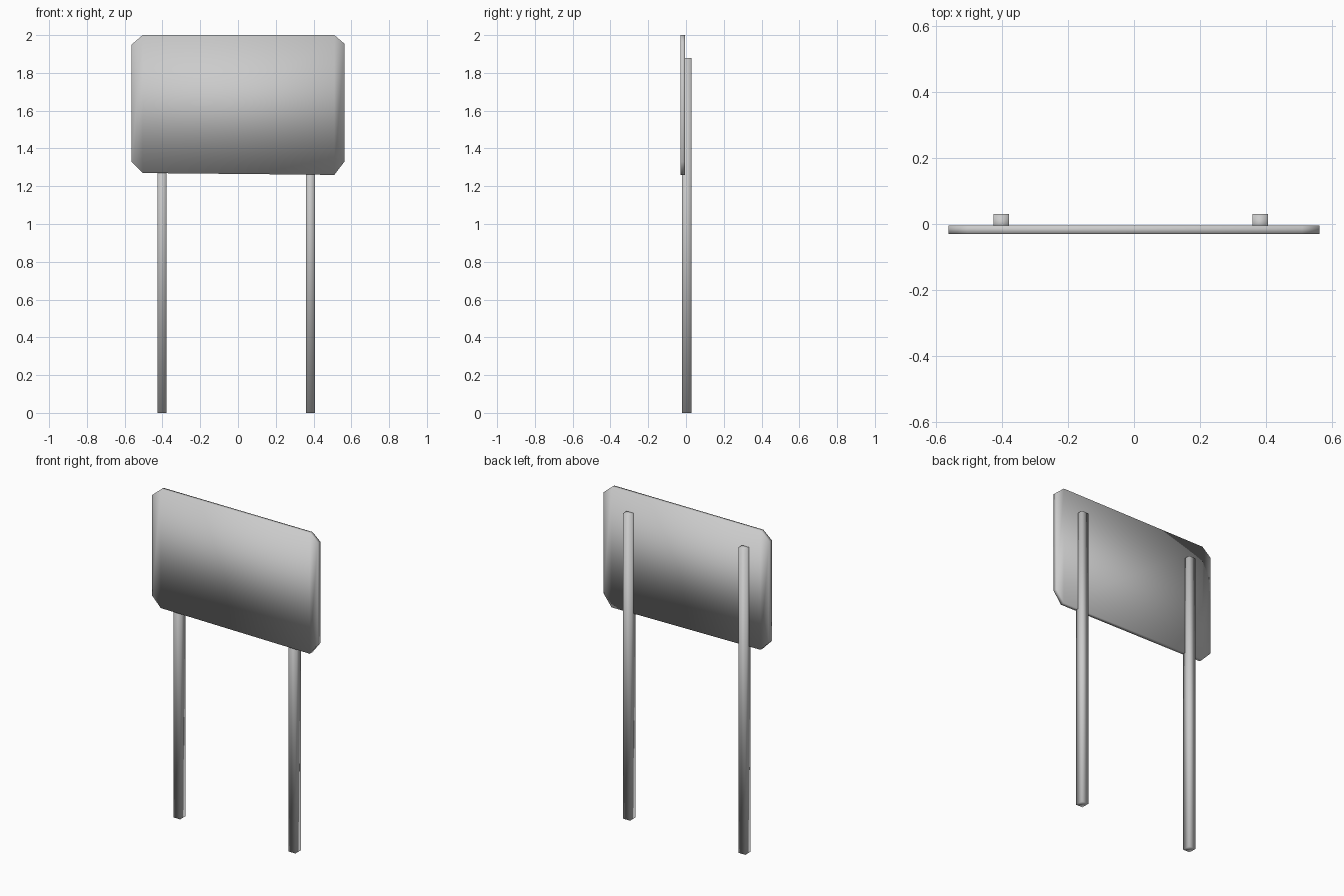
import bpy
import bmesh

cube = bpy.data.objects.get("Cube")
if cube:
    bpy.data.objects.remove(cube, do_unlink=True)

grey = bpy.data.materials.new("plain grey")
grey.use_nodes = True
colour = (0.6, 0.6, 0.6, 1)
grey.diffuse_color = colour
grey.node_tree.nodes["Principled BSDF"].inputs["Base Color"].default_value = colour


def finish(name, bm):
    """Turn a bmesh into a smooth shaded grey object."""
    bmesh.ops.recalc_face_normals(bm, faces=bm.faces)
    mesh = bpy.data.meshes.new(name)
    bm.to_mesh(mesh)
    bm.free()
    mesh.materials.append(grey)
    mesh.shade_smooth()
    obj = bpy.data.objects.new(name, mesh)
    bpy.context.collection.objects.link(obj)


# Sign board: columns of (x, bottom z, top z), making clipped corners
columns = [(-0.563, 1.33, 1.95), (-0.505, 1.27, 2.0),
           (0.51, 1.26, 2.0), (0.563, 1.33, 1.955)]
front_y, back_y = -0.03, -0.004
bm = bmesh.new()
rings = [[bm.verts.new(p) for p in ((x, front_y, low), (x, front_y, high),
                                    (x, back_y, high), (x, back_y, low))]
         for x, low, high in columns]
for a, b in zip(rings, rings[1:]):
    for i in range(4):
        j = (i + 1) % 4
        bm.faces.new((a[i], a[j], b[j], b[i]))
bm.faces.new(rings[0])
bm.faces.new(rings[-1])
finish("sign_board", bm)

# Square posts behind the board
for name, x in (("right_post", -0.402), ("left_post", 0.383)):
    bm = bmesh.new()
    bmesh.ops.create_cube(bm, size=1)
    bmesh.ops.scale(bm, vec=(0.047, 0.052, 1.88), verts=bm.verts)
    bmesh.ops.translate(bm, vec=(x, 0.004, 0.94), verts=bm.verts)
    finish(name, bm)
